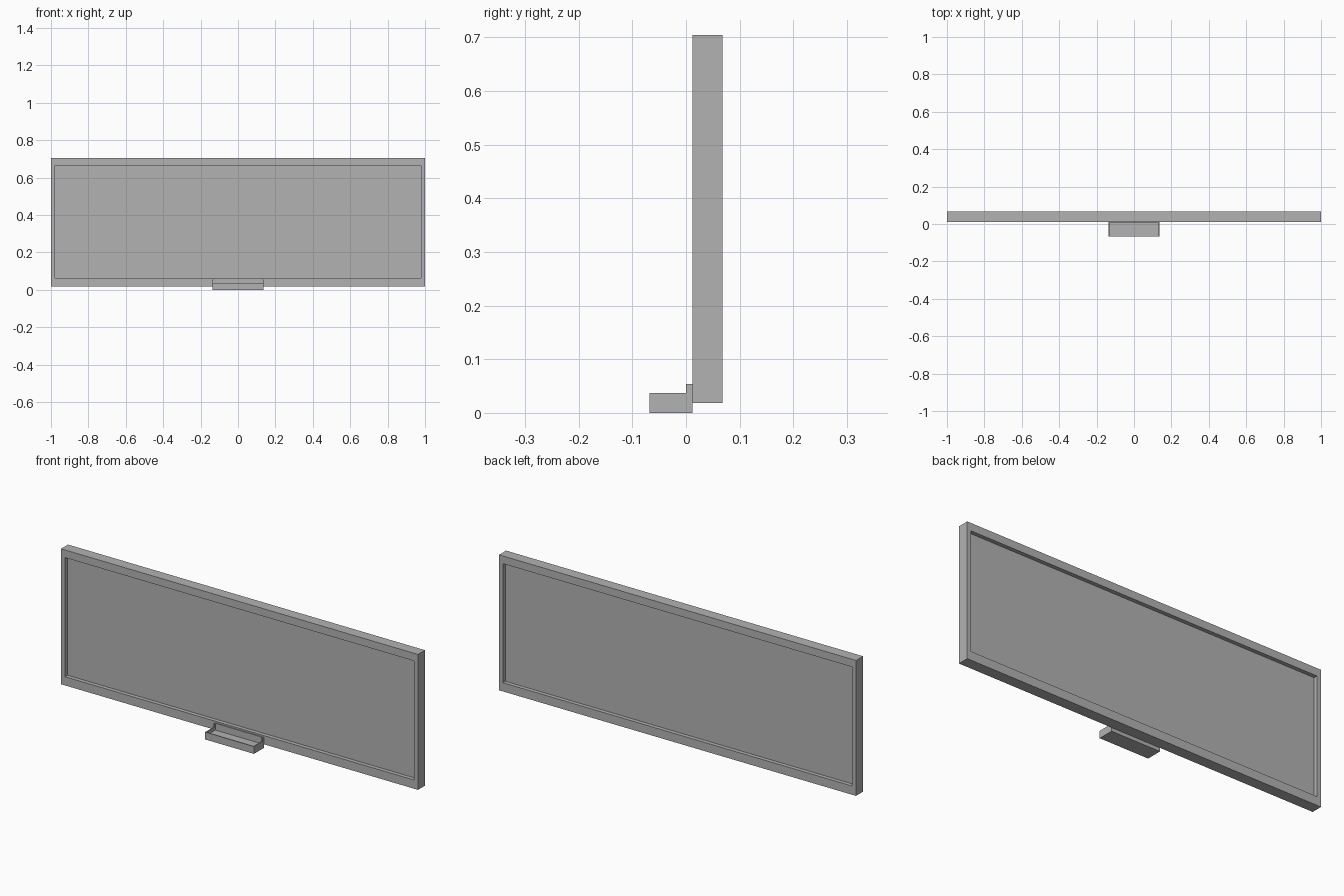
import bpy, bmesh
from mathutils import Vector

cube = bpy.data.objects.get("Cube")
if cube:
    bpy.data.objects.remove(cube, do_unlink=True)

grey = bpy.data.materials.new("plain_grey")
grey.use_nodes = True
grey.diffuse_color = (0.45, 0.45, 0.45, 1)
shader = next(n for n in grey.node_tree.nodes if n.type == 'BSDF_PRINCIPLED')
shader.inputs["Base Color"].default_value = grey.diffuse_color
shader.inputs["Roughness"].default_value = 0.7


def prism(bm, outline, x0, x1):
    """Extrude a closed (y, z) outline from x0 to x1."""
    face = bm.faces.new([bm.verts.new((x0, y, z)) for y, z in outline])
    ext = bmesh.ops.extrude_face_region(bm, geom=[face])
    moved = [v for v in ext["geom"] if isinstance(v, bmesh.types.BMVert)]
    bmesh.ops.translate(bm, verts=moved, vec=(x1 - x0, 0, 0))
    bmesh.ops.recalc_face_normals(bm, faces=bm.faces)


def box(bm, x0, x1, y0, y1, z0, z1):
    prism(bm, [(y0, z0), (y1, z0), (y1, z1), (y0, z1)], x0, x1)


def finish(bm, name):
    bmesh.ops.recalc_face_normals(bm, faces=bm.faces)
    mesh = bpy.data.meshes.new(name)
    bm.to_mesh(mesh)
    bm.free()
    mesh.materials.append(grey)
    obj = bpy.data.objects.new(name, mesh)
    bpy.context.collection.objects.link(obj)
    return obj


# Board: slab with a recessed panel on both faces
BOTTOM, TOP, RECESS = 0.018, 0.704, 0.02
bm = bmesh.new()
box(bm, -1, 1, 0.012, 0.068, BOTTOM, TOP)
bm.normal_update()
sides = [f for f in bm.faces if abs(f.normal.y) > 0.9]
for panel in sides:
    inward = -panel.normal.copy()
    bmesh.ops.inset_individual(bm, faces=[panel], thickness=0.03)
    for v in panel.verts:
        v.co.z = 0.062 if v.co.z < 0.3 else 0.665
    sunk = bmesh.ops.extrude_discrete_faces(bm, faces=[panel])["faces"][0]
    bmesh.ops.translate(bm, verts=sunk.verts, vec=Vector(inward) * RECESS)
finish(bm, "framed_board")

# Pen tray: stepped end walls, floor, front lip and tall back plate
HALF, WALL = 0.137, 0.005
FRONT, BACK, LIP, TALL = -0.068, 0.012, 0.037, 0.054
INNER = HALF - WALL
bm = bmesh.new()
end_outline = [(FRONT, 0), (BACK, 0), (BACK, TALL), (0, TALL), (0, LIP), (FRONT, LIP)]
prism(bm, end_outline, -HALF, -INNER)
prism(bm, end_outline, INNER, HALF)
box(bm, -INNER, INNER, FRONT, FRONT + WALL, 0, LIP)
box(bm, -INNER, INNER, FRONT + WALL, BACK - WALL, 0, 0.02)
box(bm, -INNER, INNER, BACK - WALL, BACK, 0, TALL)
finish(bm, "pen_tray")
